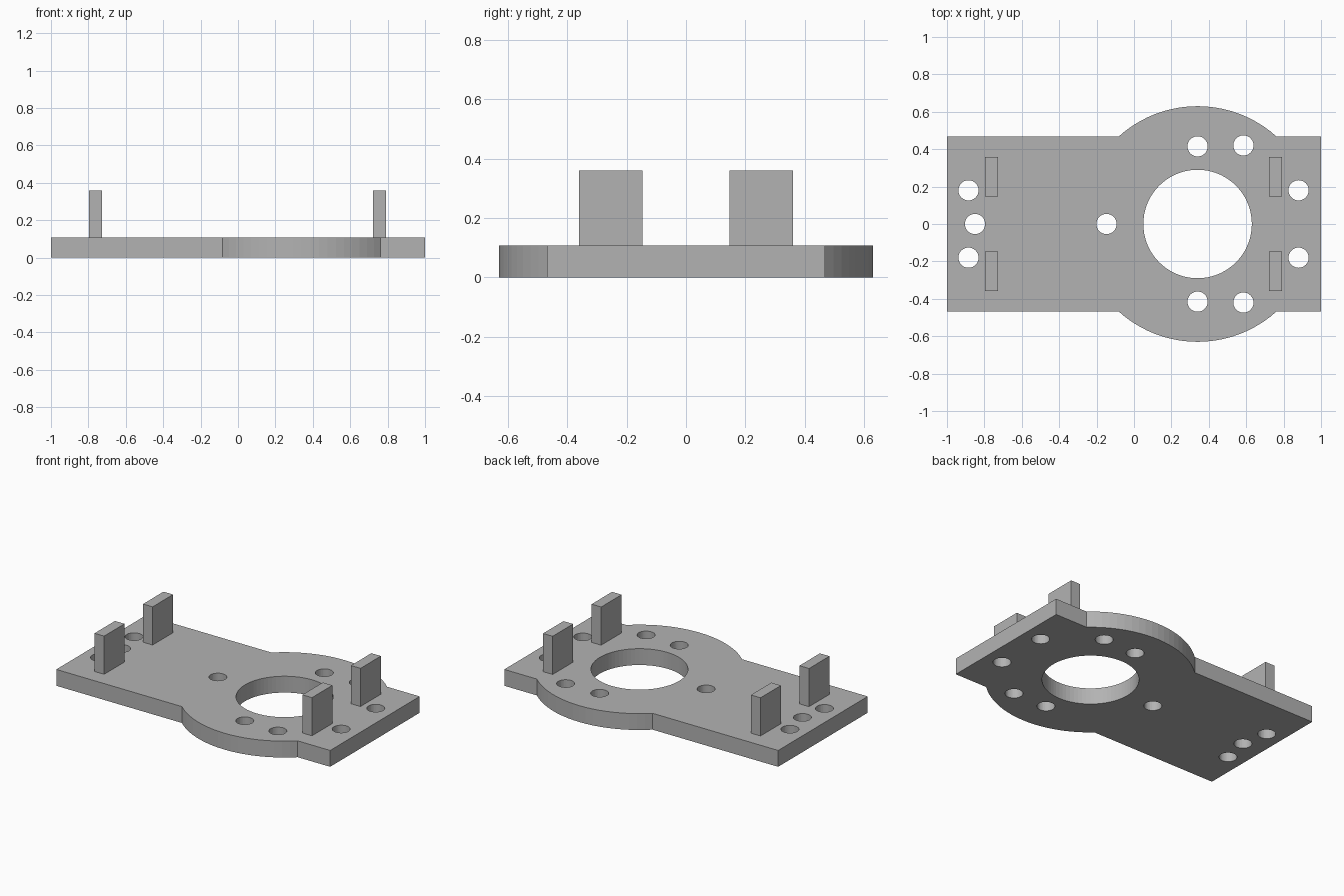
import bpy
import bmesh
import math

cube = bpy.data.objects.get("Cube")
if cube:
    bpy.data.objects.remove(cube, do_unlink=True)

THICK = 0.108
HALF_W = 0.467
DISC_X, DISC_R = 0.34, 0.63
BORE_R, HOLE_R = 0.29, 0.054

grey = bpy.data.materials.new("plain grey")
grey.use_nodes = True
colour = (0.45, 0.45, 0.45, 1)
grey.diffuse_color = colour
grey.node_tree.nodes["Principled BSDF"].inputs["Base Color"].default_value = colour


def arc(cx, cy, r, start, end, steps):
    """Points along an arc, both ends included."""
    angles = [start + (end - start) * i / steps for i in range(steps + 1)]
    return [(cx + r * math.cos(a), cy + r * math.sin(a)) for a in angles]


def circle(cx, cy, r, steps):
    return arc(cx, cy, r, 0, 2 * math.pi, steps)[:-1]


def clean(bm, name):
    bmesh.ops.recalc_face_normals(bm, faces=bm.faces)
    mesh = bpy.data.meshes.new(name)
    bm.to_mesh(mesh)
    bm.free()
    mesh.materials.append(grey)
    for poly in mesh.polygons:
        poly.material_index = 0
        poly.use_smooth = False
    obj = bpy.data.objects.new(name, mesh)
    bpy.context.collection.objects.link(obj)
    return obj


def plate(name, loops, thick):
    """Extrude an outline with holes into a solid plate on z = 0."""
    curve = bpy.data.curves.new(name + "_profile", "CURVE")
    curve.dimensions = "2D"
    curve.fill_mode = "BOTH"
    curve.extrude = thick / 2
    for loop in loops:
        spline = curve.splines.new("POLY")
        spline.points.add(len(loop) - 1)
        for point, (x, y) in zip(spline.points, loop):
            point.co = (x, y, 0, 1)
        spline.use_cyclic_u = True
    helper = bpy.data.objects.new(name + "_profile", curve)
    bpy.context.collection.objects.link(helper)
    bpy.context.view_layer.update()
    solid = bpy.data.meshes.new_from_object(
        helper.evaluated_get(bpy.context.evaluated_depsgraph_get()))
    bpy.data.objects.remove(helper, do_unlink=True)
    bm = bmesh.new()
    bm.from_mesh(solid)
    bpy.data.meshes.remove(solid)
    bmesh.ops.remove_doubles(bm, verts=bm.verts, dist=0.0001)
    bmesh.ops.translate(bm, verts=bm.verts, vec=(0, 0, thick / 2))
    return clean(bm, name)


# Base plate outline: rectangle merged with a disc
a = math.asin(HALF_W / DISC_R)
outline = ([(-1, -HALF_W)]
           + arc(DISC_X, 0, DISC_R, a - math.pi, -a, 20)
           + [(1, -HALF_W), (1, HALF_W)]
           + arc(DISC_X, 0, DISC_R, a, math.pi - a, 20)
           + [(-1, HALF_W)])

# Central bore and screw holes
centres = [(-0.85, 0), (-0.147, 0)]
for x, y in [(-0.885, 0.18), (0.34, 0.415), (0.585, 0.42), (0.88, 0.18)]:
    centres += [(x, y), (x, -y)]
holes = [circle(DISC_X, 0, BORE_R, 72)]
holes += [circle(x, y, HOLE_R, 32) for x, y in centres]
plate("base_plate", [outline] + holes, THICK)

# Upright tabs
TAB_TOP = 0.36
for side, x in (("right", -0.761), ("left", 0.757)):
    for end, y in (("front", -0.253), ("back", 0.253)):
        bm = bmesh.new()
        bmesh.ops.create_cube(bm, size=1)
        bmesh.ops.scale(bm, verts=bm.verts, vec=(0.07, 0.213, TAB_TOP - THICK))
        bmesh.ops.translate(bm, verts=bm.verts, vec=(x, y, (TAB_TOP + THICK) / 2))
        clean(bm, f"{end}_{side}_tab")
